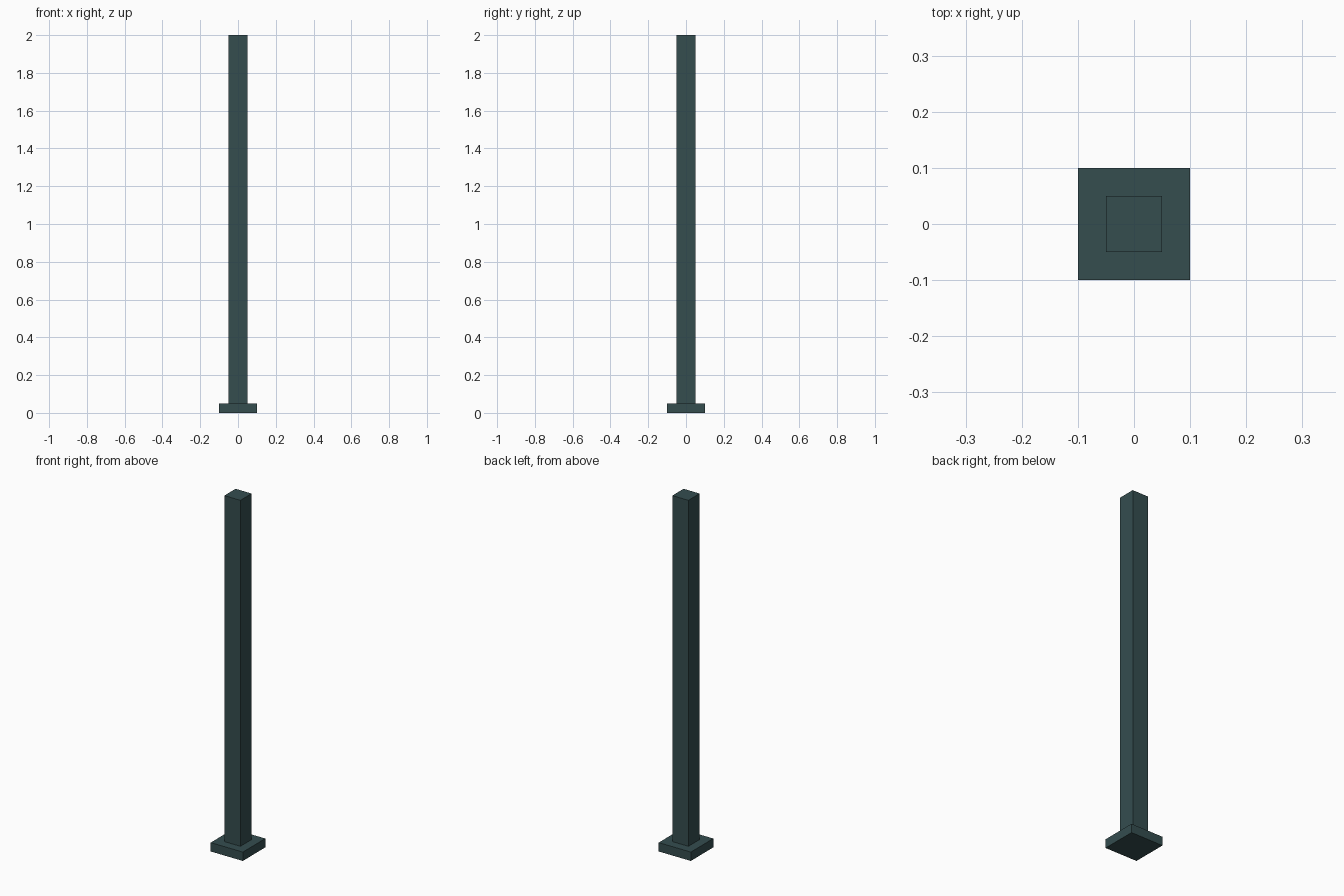
import bpy

if "Cube" in bpy.data.objects:
    bpy.data.objects.remove(bpy.data.objects["Cube"])

# Shared dark slate-green material
mat = bpy.data.materials.new("dark_slate")
mat.diffuse_color = (0.035, 0.075, 0.078, 1)
mat.use_nodes = True
mat.node_tree.nodes["Principled BSDF"].inputs["Base Color"].default_value = mat.diffuse_color


def box(name, width, z0, z1):
    """Square box centred on the z axis, from z0 to z1."""
    bpy.ops.mesh.primitive_cube_add(size=1, location=(0, 0, (z0 + z1) / 2))
    ob = bpy.context.object
    ob.name = name
    ob.scale = (width, width, z1 - z0)
    bpy.ops.object.transform_apply(location=False, rotation=False, scale=True)
    ob.data.materials.append(mat)
    return ob


# Base plate and upright post
box("base_plate", 0.2, 0.0, 0.05)
box("post", 0.1, 0.05, 2.0)
